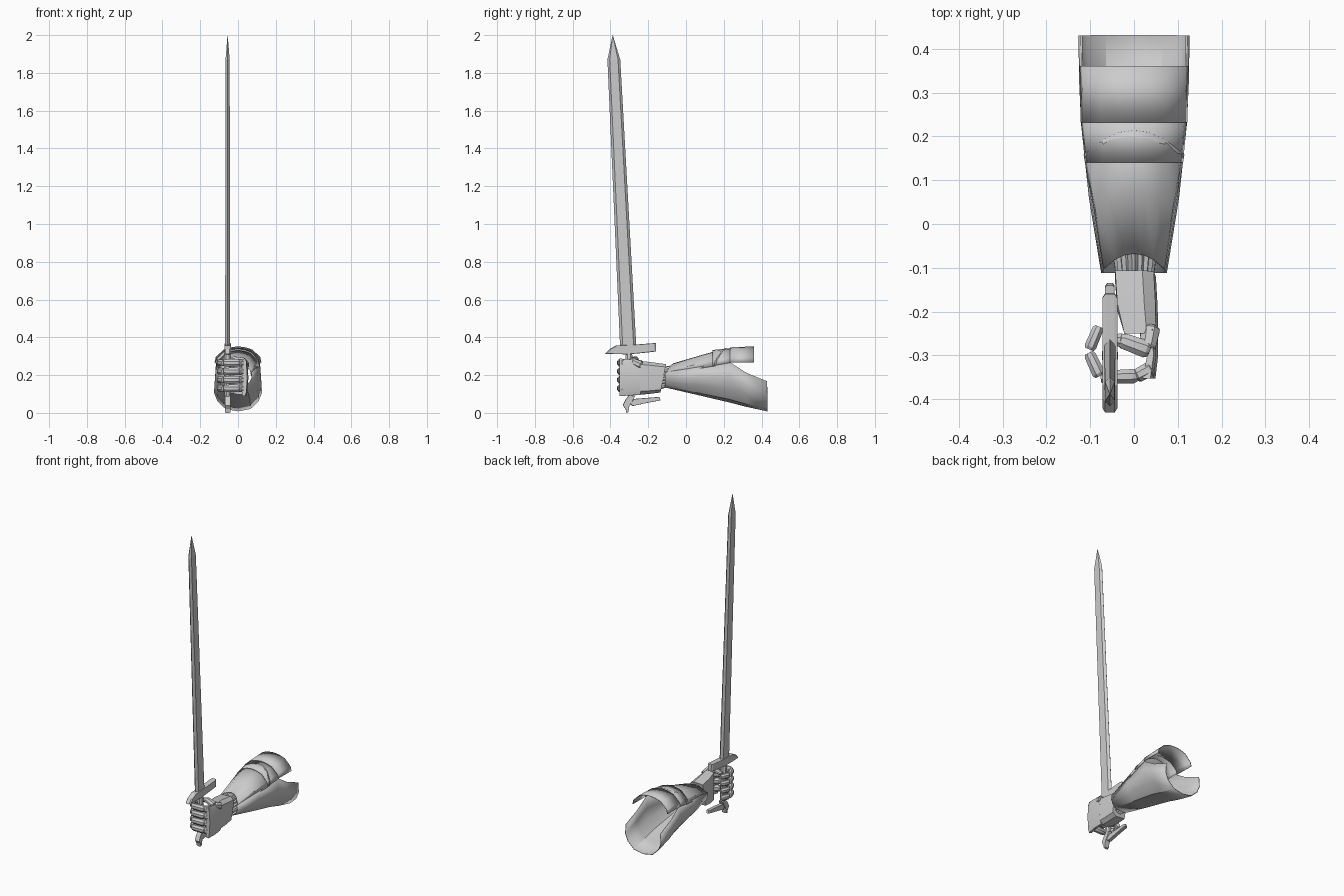
import bpy, bmesh
from math import sin, cos, pi
from mathutils import Vector

if "Cube" in bpy.data.objects:
    bpy.data.objects.remove(bpy.data.objects["Cube"])


def make(name, verts, faces, smooth=False, thick=0):
    me = bpy.data.meshes.new(name)
    me.from_pydata([tuple(v) for v in verts], [], faces)
    bm = bmesh.new()
    bm.from_mesh(me)
    bmesh.ops.remove_doubles(bm, verts=bm.verts, dist=1e-5)
    bmesh.ops.recalc_face_normals(bm, faces=bm.faces)
    bm.to_mesh(me)
    bm.free()
    ob = bpy.data.objects.new(name, me)
    bpy.context.collection.objects.link(ob)
    if thick:
        m = ob.modifiers.new("thickness", 'SOLIDIFY')
        m.thickness = thick
    if smooth:
        for o in bpy.context.selected_objects:
            o.select_set(False)
        bpy.context.view_layer.objects.active = ob
        ob.select_set(True)
        bpy.ops.object.shade_smooth_by_angle()
    return ob


def loft(name, rings, closed=True, caps=True, **kw):
    n = len(rings[0])
    verts = [v for r in rings for v in r]
    faces = []
    for i in range(len(rings) - 1):
        for j in range(n if closed else n - 1):
            k = (j + 1) % n
            faces.append((i*n + j, i*n + k, (i+1)*n + k, (i+1)*n + j))
    if closed and caps:
        faces += [tuple(range(n)), tuple(range((len(rings)-1)*n, len(rings)*n))]
    return make(name, verts, faces, **kw)


def slab(name, profile, xc, half, chamfer=0.006):
    # side profile (y, z) with chamfered rims
    cy = sum(p[0] for p in profile) / len(profile)
    cz = sum(p[1] for p in profile) / len(profile)
    def ring(x, s):
        return [(x, cy + (y-cy)*s, cz + (z-cz)*s) for y, z in profile]
    return loft(name, [ring(xc-half, .93), ring(xc-half+chamfer, 1),
                       ring(xc+half-chamfer, 1), ring(xc+half, .93)])


def rod(name, a, b, r1, r2, tall=1.0, sides=8):
    # tapered finger plate with rounded ends
    a, b = Vector(a), Vector(b)
    d = (b - a).normalized()
    u = Vector((0, 0, 1))
    u = (u - d*u.dot(d)).normalized()
    v = d.cross(u)
    rings = []
    for t, s in ((0, .75), (.12, 1), (.88, 1), (1, .75)):
        r = (r1 + (r2-r1)*t) * s
        rings.append([a.lerp(b, t) + u*r*tall*cos(2*pi*(j+.5)/sides) + v*r*sin(2*pi*(j+.5)/sides)
                      for j in range(sides)])
    return loft(name, rings, smooth=True)


SX = -0.055

# blade: bevelled hexagonal section, leaning forward
def blade_ring(y, z, w, bev, t):
    pts = [(-w, 0), (-w+bev, -t), (w-bev, -t), (w, 0), (w-bev, t), (-w+bev, t)]
    return [(SX + dx, y + dy, z) for dy, dx in pts]

loft("blade", [blade_ring(-.306, .35, .043, .014, .013),
               blade_ring(-.382, 1.87, .034, .012, .011),
               blade_ring(-.388, 2.0, .0005, .0004, .0004)])

# cross guard, grip, pommel and lower prong
slab("cross_guard", [(-.43, .312), (-.405, .338), (-.37, .357), (-.265, .362), (-.16, .37),
                     (-.158, .325), (-.24, .316), (-.31, .31)], SX, .017)
rod("grip", (SX, -.292, .07), (SX, -.303, .33), .018, .02, 1, 8)
slab("pommel", [(-.335, .04), (-.318, .075), (-.30, .095), (-.268, .092), (-.285, .06),
                (-.30, .035), (-.306, .004), (-.316, 0), (-.32, .02)], SX, .015)
slab("lower_prong", [(-.30, .05), (-.275, .074), (-.14, .085), (-.135, .066), (-.20, .054),
                     (-.285, .036)], SX, .011, .004)

# back of hand and palm
def hand_ring(y, x0, x1, zt, zb, lean=.1):
    h = zt - zb
    pts = [(x0, zt-.004), (x0*.3+x1*.7-.003, zt), (x1-.005, zt-h*.1), (x1, zt-h*.5),
           (x1-.005, zb+h*.1), (x0*.3+x1*.7-.003, zb), (x0, zb+.004)]
    return [(x, y + lean*(z-.185), z) for x, z in pts]

loft("palm", [hand_ring(-.12, -.043, .05, .258, .108, .2),
              hand_ring(-.19, -.038, .054, .268, .10, .1),
              hand_ring(-.25, -.022, .055, .276, .096, 0)], smooth=True)
loft("hand_plate", [hand_ring(-.24, .020, .055, .276, .096, 0),
                    hand_ring(-.30, .030, .055, .283, .092, 0),
                    hand_ring(-.352, .020, .049, .288, .088, 0)], smooth=True)

# four fingers wrapped round the grip
path = [((.042, -.328), (.004, -.348)), ((.008, -.347), (-.076, -.350)),
        ((-.078, -.347), (-.103, -.294)), ((-.102, -.286), (-.080, -.234))]
for f in range(4):
    z = .265 - .045*f
    for s, (a, b) in enumerate(path):
        r = (.019, .018, .016, .015)[s]
        rod(f"finger_{f+1}_segment_{s+1}", (*a, z), (*b, z), r, r*.9, 1.22)

# thumb
rod("thumb_base", (.038, -.235, .25), (.03, -.285, .272), .024, .02)
rod("thumb_middle", (.034, -.288, .272), (-.032, -.264, .282), .022, .019)
rod("thumb_tip", (-.022, -.266, .282), (-.066, -.262, .272), .017, .012)

# pleated wrist sleeve
def pleat(y, rx, rz, zc, n=36):
    out = []
    for j in range(n):
        a = 2*pi*j/n
        s = 1 if j % 2 else .86
        out.append((.002 + rx*s*cos(a), y + .2*(rz*s*sin(a)), zc + rz*s*sin(a)))
    return out

loft("wrist_sleeve", [pleat(-.128, .043, .062, .184), pleat(-.095, .047, .058, .192),
                      pleat(-.05, .054, .058, .2)])

# forearm guard lower shell, open at the elbow
def mirrored(half):
    return half + [(-x, z) for x, z in half[-2::-1]]

lower = mirrored([(.96, 1), (1, .62), (.86, .34), (.52, .08), (0, 0)])
upper = mirrored([(1, 0), (.95, .32), (.62, .8), (.3, .95), (0, 1)])

def section(shape, y, w, z0, z1, peak=0):
    return [(w*x, y + peak*(1 - x*x), z0 + (z1-z0)*z) for x, z in shape]

loft("forearm_lower_shell", [section(lower, *s) for s in
     ((-.112, .075, .135, .215), (.06, .103, .095, .242), (.23, .121, .055, .27),
      (.32, .125, .032, .212), (.43, .127, .008, .167))], closed=False, smooth=True, thick=.004)

# forearm top plate, under band and elbow band
loft("forearm_top_plate", [section(upper, *s) for s in
     ((-.104, .072, .205, .262, .036), (.03, .093, .228, .304, .045), (.158, .115, .25, .343, .055))],
     closed=False, smooth=True, thick=.005)
loft("elbow_under_band", [section(upper, *s) for s in
     ((.14, .112, .25, .333), (.238, .121, .267, .343))], closed=False, smooth=True, thick=.004)
loft("elbow_band", [section(upper, *s) for s in
     ((.232, .122, .268, .347), (.36, .124, .268, .352))], closed=False, smooth=True, thick=.004)
